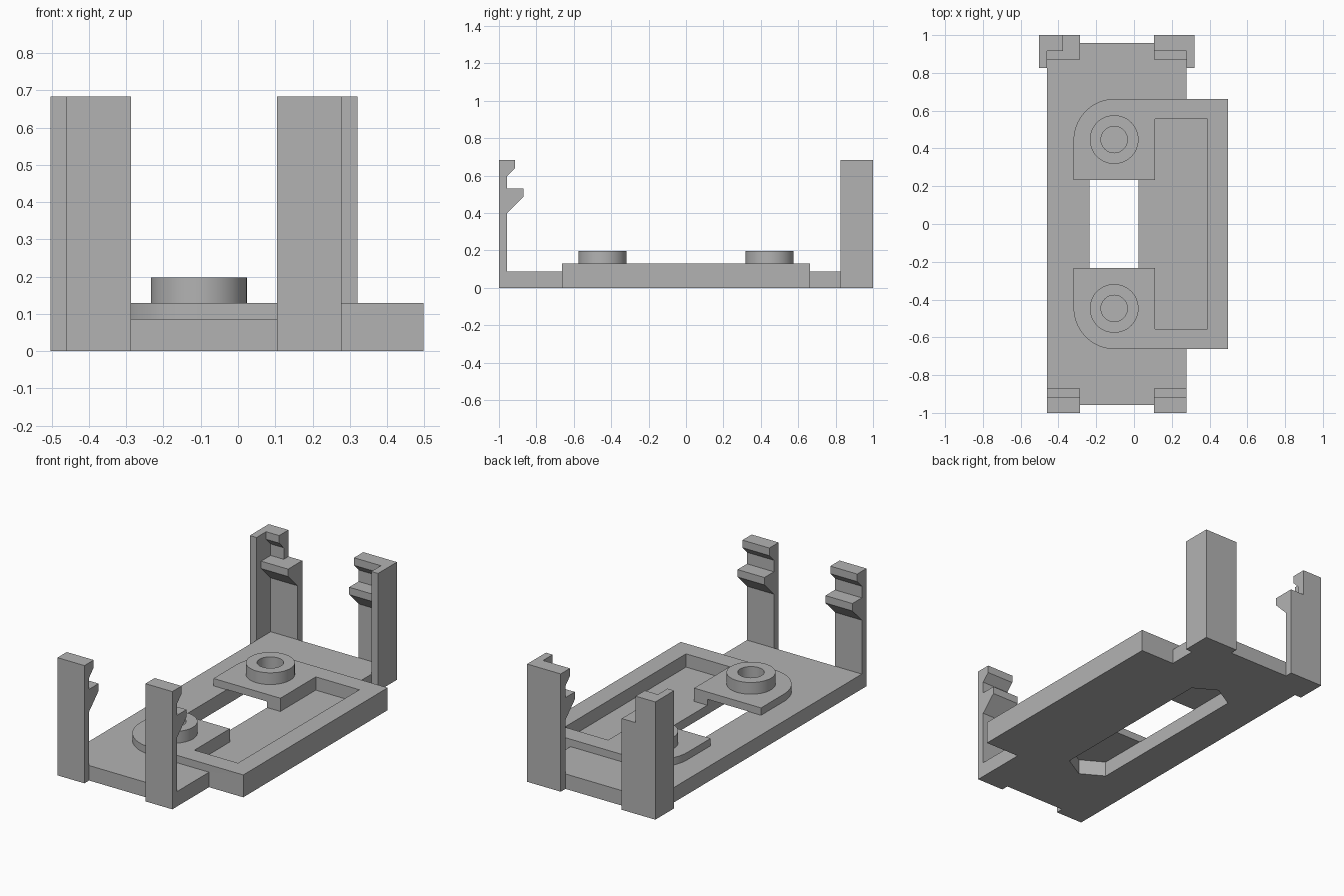
import bpy, bmesh, math
from mathutils import Vector

if "Cube" in bpy.data.objects:
    bpy.data.objects.remove(bpy.data.objects["Cube"], do_unlink=True)

GREY = (0.45, 0.45, 0.45, 1)
mat = bpy.data.materials.new("plain grey")
mat.use_nodes = True
mat.diffuse_color = GREY
mat.node_tree.nodes["Principled BSDF"].inputs["Base Color"].default_value = GREY


def extrude(name, outline, start, depth):
    """Solid from a closed outline of 3D points, extruded along depth."""
    bm = bmesh.new()
    face = bm.faces.new([bm.verts.new(Vector(p) + Vector(start)) for p in outline])
    new = bmesh.ops.extrude_face_region(bm, geom=[face])["geom"]
    bmesh.ops.translate(bm, vec=depth, verts=[v for v in new if isinstance(v, bmesh.types.BMVert)])
    bmesh.ops.recalc_face_normals(bm, faces=bm.faces)
    mesh = bpy.data.meshes.new(name)
    bm.to_mesh(mesh)
    bm.free()
    mesh.materials.append(mat)
    obj = bpy.data.objects.new(name, mesh)
    bpy.context.collection.objects.link(obj)
    return obj


def prism(name, outline, z0, z1):
    return extrude(name, [(x, y, 0) for x, y in outline], (0, 0, z0), (0, 0, z1 - z0))


def box(name, x0, x1, y0, y1, z0, z1):
    return prism(name, [(x0, y0), (x1, y0), (x1, y1), (x0, y1)], z0, z1)


def arc(cx, cy, r, a0, a1, n):
    angles = [math.radians(a0 + (a1 - a0) * i / n) for i in range(n + 1)]
    return [(cx + r * math.cos(a), cy + r * math.sin(a)) for a in angles]


def combine(target, tool, operation):
    """Apply a boolean and discard the tool."""
    tool.hide_render = True
    mod = target.modifiers.new("cut", "BOOLEAN")
    mod.operation, mod.object, mod.solver = operation, tool, "EXACT"
    bpy.context.view_layer.objects.active = target
    bpy.ops.object.modifier_apply(modifier=mod.name)
    bpy.data.objects.remove(tool, do_unlink=True)


FLOOR, PLATE, DECK, BOSS, TOP = 0.053, 0.087, 0.13, 0.198, 0.684
BOSS_X, BOSS_Y = -0.105, 0.447
L, R = -0.46, 0.278          # plate sides
GAP = 0.232                  # half length of the open middle

# Base plate with the raised, round-cornered deck
body = box("base_plate", L, R, -0.957, 0.957, 0, PLATE)
deck_outline = ([(0.498, -0.663), (0.498, 0.663)]
                + arc(-0.1, 0.443, 0.22, 90, 180, 16)
                + arc(-0.1, -0.443, 0.22, 180, 270, 16))
combine(body, prism("deck", deck_outline, 0, DECK), "UNION")

# Open middle of the deck, then the deeper side pocket
combine(body, box("gap_cutter", -0.4, 0.2, -GAP, GAP, PLATE, 0.5), "DIFFERENCE")
pocket = [(0.0, -GAP), (0.11, -GAP), (0.11, -0.557), (0.39, -0.557),
          (0.39, 0.557), (0.11, 0.557), (0.11, GAP), (0.0, GAP)]
combine(body, prism("pocket_cutter", pocket, FLOOR, 0.5), "DIFFERENCE")

# Slot from below with pointed nut-shaped ends
slot = [(-0.235, -0.522), (BOSS_X, -0.597), (0.025, -0.522),
        (0.025, 0.522), (BOSS_X, 0.597), (-0.235, 0.522)]
combine(body, prism("slot_cutter", slot, -0.2, PLATE + 0.001), "DIFFERENCE")

# Round bosses with blind holes
for s in (-1, 1):
    cy = s * BOSS_Y
    combine(body, prism("boss", arc(BOSS_X, cy, 0.129, 0, 360, 48)[:-1], 0.11, BOSS), "UNION")
    combine(body, prism("hole", arc(BOSS_X, cy, 0.07, 0, 360, 32)[:-1], 0.1, 0.5), "DIFFERENCE")

bpy.ops.object.select_all(action="DESELECT")
body.select_set(True)
bpy.context.view_layer.objects.active = body
bpy.ops.object.shade_smooth_by_angle(angle=math.radians(30))

# Snap posts: side profile as (distance from centre, height)
HOOK = 0.53
lower = [(1.0, 0), (0.957, 0), (0.957, 0.4), (0.87, 0.487), (0.87, HOOK)]
upper = [(0.957, HOOK), (0.957, 0.597), (0.915, 0.64), (0.915, TOP), (1.0, TOP)]


def post(name, x0, x1, side, profile):
    return extrude(name, [(0, side * d, z) for d, z in profile], (x0, 0, 0), (x1 - x0, 0, 0))


for side, end in ((-1, "front"), (1, "back")):
    post(end + "_left_post", 0.105, R, side, lower + upper)
    if side < 0:
        post(end + "_right_post", L, -0.287, side, lower + upper)

# The back right post is narrower above its hook
post("back_right_post", L, -0.287, 1, lower + [(1.0, HOOK)])
post("back_right_post_tip", L, -0.376, 1, [(1.0, HOOK)] + upper)

# Side walls wrapping the back corners
box("back_left_wall", R, 0.321, 0.827, 1.0, 0, TOP)
box("back_right_wall", -0.503, L, 0.827, 1.0, 0, TOP)
